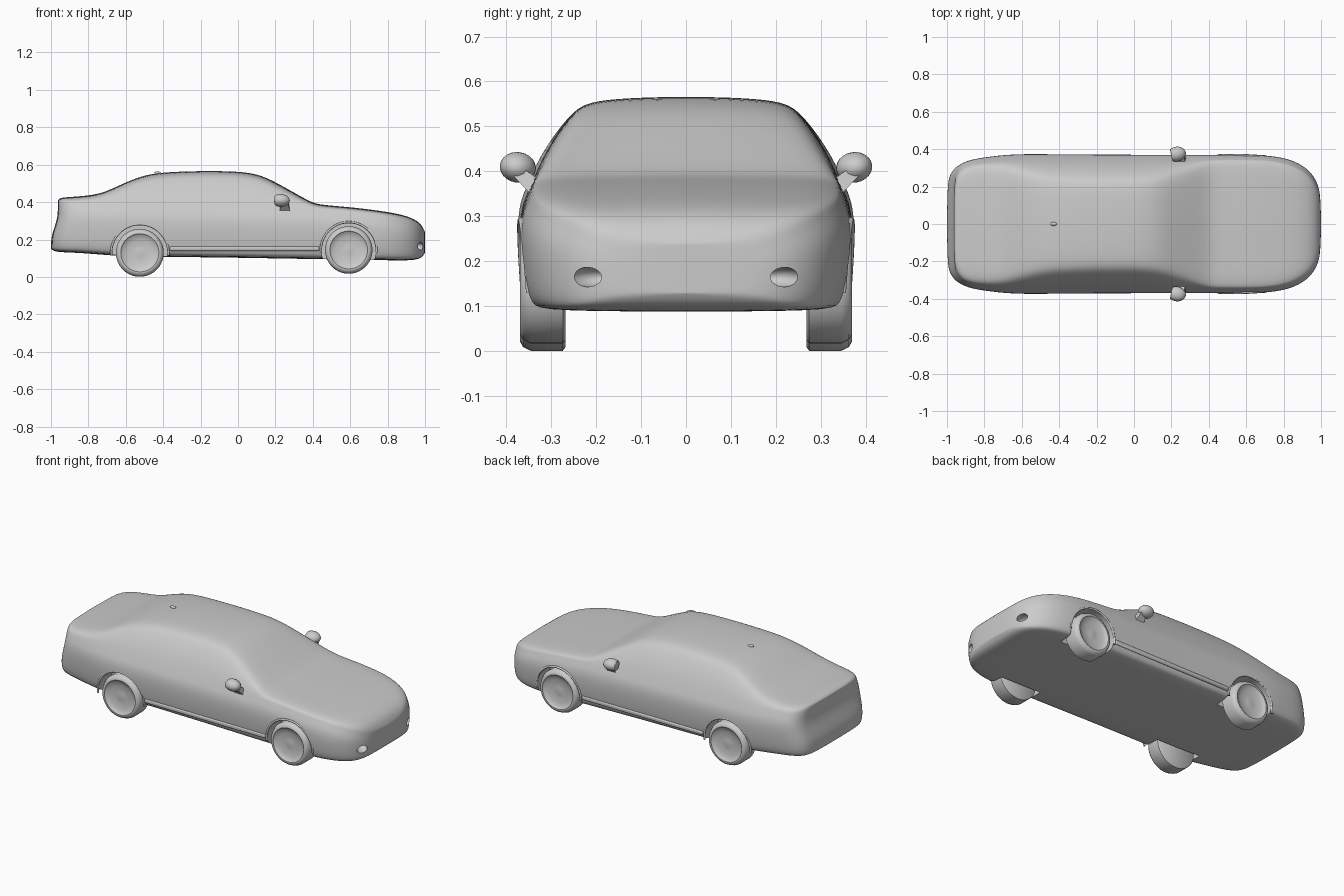
import bpy, bmesh
from math import sin, cos, pi, radians

if "Cube" in bpy.data.objects:
    bpy.data.objects.remove(bpy.data.objects["Cube"])


def make(name, verts, faces):
    me = bpy.data.meshes.new(name)
    me.from_pydata(verts, [], faces)
    bm = bmesh.new()
    bm.from_mesh(me)
    bmesh.ops.remove_doubles(bm, verts=bm.verts, dist=1e-5)
    bmesh.ops.recalc_face_normals(bm, faces=bm.faces)
    bm.to_mesh(me)
    bm.free()
    ob = bpy.data.objects.new(name, me)
    bpy.context.collection.objects.link(ob)
    return ob


def activate(ob):
    bpy.ops.object.select_all(action='DESELECT')
    ob.select_set(True)
    bpy.context.view_layer.objects.active = ob


def smooth(ob, angle=35):
    activate(ob)
    bpy.ops.object.shade_smooth_by_angle(angle=radians(angle))


def lathe(name, profile, x, z, side, n=40):
    """Revolve (y, radius) points around a crosswise axle."""
    verts = [(x + r * cos(2 * pi * i / n), side * y, z + r * sin(2 * pi * i / n))
             for i in range(n) for y, r in profile]
    m = len(profile)
    faces = [(i * m + j, i * m + j + 1, (i + 1) % n * m + j + 1, (i + 1) % n * m + j)
             for i in range(n) for j in range(m - 1)]
    return make(name, verts, faces)


def ball(name, loc, size):
    bpy.ops.mesh.primitive_uv_sphere_add(segments=20, ring_count=12, location=loc)
    ob = bpy.context.object
    ob.name = name
    ob.scale = size
    return ob


# Body stations: x, half width, floor z, belt z, top z
STATIONS = [
    (-1.00, .22, .150, .370, .410), (-.985, .275, .138, .375, .422),
    (-.95, .320, .132, .380, .427), (-.87, .347, .130, .380, .430),
    (-.76, .362, .122, .378, .440), (-.69, .370, .116, .376, .464),
    (-.60, .374, .112, .374, .507), (-.51, .374, .110, .372, .542),
    (-.42, .373, .108, .370, .559), (-.25, .372, .106, .367, .567),
    (-.05, .371, .103, .364, .567), (.06, .371, .102, .362, .559),
    (.14, .371, .100, .360, .538), (.22, .371, .099, .358, .497),
    (.32, .371, .097, .355, .440), (.40, .371, .096, .353, .396),
    (.45, .371, .095, .350, .386), (.60, .371, .092, .340, .374),
    (.72, .367, .090, .326, .360), (.82, .351, .089, .308, .345),
    (.90, .317, .088, .285, .328), (.955, .268, .092, .262, .304),
    (.985, .210, .105, .235, .275), (1.00, .140, .130, .205, .240)]


def section(w, zb, s, t):
    h = s - zb
    z8 = t - .15 * (t - s) - .008
    y8 = .94 * w - .57 * (z8 - s)
    return [(0, zb), (.86 * w, zb), (.95 * w, zb + .012), (.985 * w, zb + .3 * h),
            (1.003 * w, zb + .62 * h), (.99 * w, zb + .84 * h), (.94 * w, s),
            ((.94 * w + y8) / 2 + .07 * (z8 - s), (s + z8) / 2), (y8, z8),
            (.86 * y8, t - .3 * (t - z8)), (.5 * y8, t - .003), (0, t)]


# Body shell lofted through the stations
verts, faces = [], []
for x, *p in STATIONS:
    half = section(*p)
    ring = half + [(-y, z) for y, z in half[-2:0:-1]]
    for y, z in ring:
        dx = 0
        if x < -.9:   # trunk lid steps in above the rear bumper
            dx = .036 * min(1, max(0, (z - .25) / .05)) * (-x - .85) / .15
        verts.append((x + dx, y, z))
N = 22
for i in range(len(STATIONS) - 1):
    for j in range(N):
        k = (j + 1) % N
        faces.append((i * N + j, i * N + k, (i + 1) * N + k, (i + 1) * N + j))
for base in (0, (len(STATIONS) - 1) * N):
    for j in range(11):
        f = [base + j, base + j + 1, base + (N - j - 1) % N, base + (N - j) % N]
        faces.append(tuple(dict.fromkeys(f)))
body = make("body", verts, faces)
sub = body.modifiers.new("smooth", 'SUBSURF')
sub.levels = sub.render_levels = 2

# Wheel wells and fog lamp recesses cut into the body
WHEELS = [("rear", -.525, .129, .128, .150), ("front", .592, .144, .127, .146)]
cutters = []
for side in (1, -1):
    for tag, x, z, r, arch in WHEELS:
        cutters.append(lathe("well_cutter", [(.25, 0), (.25, arch), (.5, arch), (.5, 0)],
                             x, z, side, 48))
    fog = ball("fog_cutter", (.972, side * .215, .165), (.03, .055, .022))
    fog.rotation_euler = (0, 0, side * radians(-35))
    cutters.append(fog)
for c in cutters:
    c.hide_render = True
    b = body.modifiers.new("cut", 'BOOLEAN')
    b.operation, b.solver, b.object = 'DIFFERENCE', 'EXACT', c
activate(body)
for m in list(body.modifiers):
    bpy.ops.object.modifier_apply(modifier=m.name)
for c in cutters:
    bpy.data.objects.remove(c)
smooth(body)

for side in (1, -1):
    tag_side = "left" if side > 0 else "right"
    for tag, x, z, r, arch in WHEELS:
        # Wheel with a shallow dished face
        prof = [(.268, 0), (.268, r - .008), (.274, r), (.345, r), (.362, r - .008),
                (.369, r - .02), (.369, r - .026), (.362, r - .032), (.357, .07),
                (.352, .045), (.353, .02), (.356, 0)]
        smooth(lathe(f"{tag}_{tag_side}_wheel", prof, x, z, side), 40)

        # Raised lip around the wheel arch
        cu = bpy.data.curves.new("arch_lip", 'CURVE')
        cu.dimensions = '3D'
        cu.bevel_depth, cu.bevel_resolution, cu.use_fill_caps = .006, 2, True
        sp = cu.splines.new('POLY')
        sp.points.add(24)
        for i, pt in enumerate(sp.points):
            a = radians(-5 + 190 * i / 24)
            y = .357 + .011 * sin(a) - (.006 * cos(a) if tag == "front" else 0)
            pt.co = (x + (arch + .003) * cos(a), side * y, z + (arch + .003) * sin(a), 1)
        lip = bpy.data.objects.new(f"{tag}_{tag_side}_arch_lip", cu)
        bpy.context.collection.objects.link(lip)

    # Sill strip between the wheels
    bpy.ops.mesh.primitive_cube_add(size=1, location=(.035, side * .358, .152))
    sill = bpy.context.object
    sill.name = f"{tag_side}_sill_strip"
    sill.scale = (.80, .018, .026)
    bpy.ops.object.transform_apply(location=False, rotation=False, scale=True)
    bv = sill.modifiers.new("round", 'BEVEL')
    bv.width, bv.segments = .008, 2
    smooth(sill)

    # Door mirror: flat-backed pod on a short arm
    pod = ball(f"{tag_side}_mirror", (.228, side * .374, .409), (.05, .04, .034))
    for v in pod.data.vertices:
        v.co.x = max(v.co.x, -.6)
    pod.rotation_euler = (side * radians(10), 0, side * radians(12))
    smooth(pod)
    arm = [(.25, .318, .352), (.25, .372, .398)]
    size = [(.03, .022), (.018, .014)]
    av = [(x + sx * dx, side * (y + sy * dy), z - .4 * sy * dy)
          for (x, y, z), (sx, sy) in zip(arm, size)
          for dx, dy in ((-1, -1), (1, -1), (1, 1), (-1, 1))]
    af = [(0, 1, 2, 3), (4, 5, 6, 7)] + [(i, (i + 1) % 4, (i + 1) % 4 + 4, i + 4)
                                         for i in range(4)]
    make(f"{tag_side}_mirror_arm", av, af)

# Small roof aerial base
smooth(ball("aerial_base", (-.43, 0, .556), (.018, .01, .008)))
